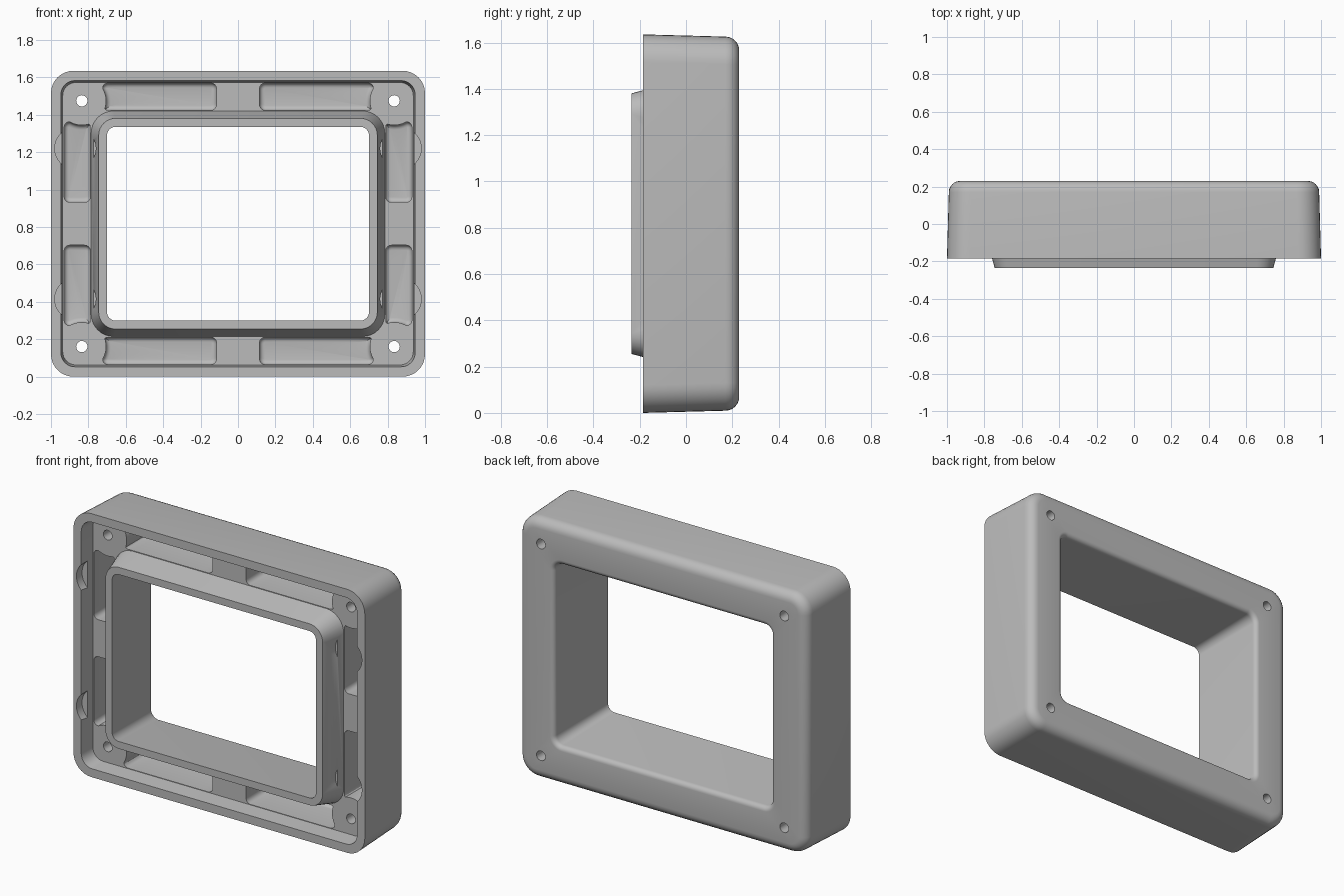
import bpy, bmesh, math
from mathutils import Vector

MID = 0.8175            # height of the frame centre
FLOOR = -0.085          # depth of the front recess floor
BOSS = Vector((0.835, 0.657))

if "Cube" in bpy.data.objects:
    bpy.data.objects.remove(bpy.data.objects["Cube"], do_unlink=True)

grey = bpy.data.materials.new("light_grey")
grey.use_nodes = True
grey.diffuse_color = (0.5, 0.5, 0.5, 1)
bsdf = next(n for n in grey.node_tree.nodes if n.type == 'BSDF_PRINCIPLED')
bsdf.inputs["Base Color"].default_value = (0.5, 0.5, 0.5, 1)


def rounded_rect(hw, hh, r, segs=8, fill=1):
    """Outline of a rounded rectangle, with each straight side cut into fill pieces."""
    arcs = []
    for k, (sx, sz) in enumerate(((1, 1), (-1, 1), (-1, -1), (1, -1))):
        c = Vector((sx * (hw - r), sz * (hh - r)))
        arcs.append([c + r * Vector((math.cos(a), math.sin(a)))
                     for a in (math.pi / 2 * (k + i / segs) for i in range(segs + 1))])
    pts = []
    for k, arc in enumerate(arcs):
        end, nxt = arc[-1], arcs[(k + 1) % 4][0]
        pts += arc + [end.lerp(nxt, i / fill) for i in range(1, fill)]
    return pts


def loft(bm, rings, closed=False):
    """Skin a list of (outline, y) rings; close into a loop or cap both ends."""
    loops = [[bm.verts.new((p.x, y, p.y + MID)) for p in pts] for pts, y in rings]
    n = len(loops[0])
    for a, b in zip(loops, loops[1:] + (loops[:1] if closed else [])):
        for i in range(n):
            j = (i + 1) % n
            bm.faces.new((a[i], a[j], b[j], b[i]))
    if not closed:
        bm.faces.new(loops[0])
        bm.faces.new(loops[-1])


def finish(bm, name):
    bmesh.ops.recalc_face_normals(bm, faces=bm.faces)
    me = bpy.data.meshes.new(name)
    bm.to_mesh(me)
    bm.free()
    me.materials.append(grey)
    ob = bpy.data.objects.new(name, me)
    bpy.context.collection.objects.link(ob)
    return ob


def fillet(r, steps=6):
    """Pairs (inset, rise) along a quarter round."""
    for i in range(steps + 1):
        a = math.pi / 2 * i / steps
        yield r * (1 - math.cos(a)), r * math.sin(a)


# Frame section, running from the rim round the back and through the opening
section = [(1.0, 0.8175, 0.12, -0.185)]
section += [(0.99 - d, 0.808 - d, 0.12 - d, 0.17 + u) for d, u in fillet(0.06)]
section += [(0.745 + d, 0.563 + d, 0.05 + d, 0.20 + u) for d, u in reversed(list(fillet(0.03)))]
section += [(0.70, 0.518, 0.045, -0.235),      # opening at the lip
            (0.745, 0.563, 0.09, -0.235),      # lip face
            (0.785, 0.603, 0.12, FLOOR),       # sloped lip wall
            (0.937, 0.755, 0.07, FLOOR),       # recess floor
            (0.947, 0.765, 0.075, -0.185)]     # recess wall
bm = bmesh.new()
loft(bm, [(rounded_rect(w, h, r), y) for w, h, r, y in section], closed=True)
frame = finish(bm, "frame")

# Cutters: pockets, screw holes and round notches, repeated in each quarter
bm = bmesh.new()


def pocket(x0, x1, z0, z1, sx, sz):
    """Pocket with a rounded bottom that bends around the screw boss."""
    centre = Vector(((x0 + x1) / 2, (z0 + z1) / 2))
    rings = []
    for d, y in [(0, FLOOR - 0.03)] + [(d, 0.125 + u) for d, u in fillet(0.025, 4)]:
        outline = []
        for p in rounded_rect((x1 - x0) / 2 - d, (z1 - z0) / 2 - d, 0.03 - d, 4, 12):
            away = p + centre - BOSS
            if away.length < 0.13 + d:
                away = away.normalized() * (0.13 + d)
            q = BOSS + away
            outline.append(Vector((q.x * sx, q.y * sz)))
        rings.append((outline, y))
    loft(bm, rings)


def drill(x, z, r, y0, y1, n):
    circle = [Vector((x + r * math.cos(2 * math.pi * i / n),
                      z + r * math.sin(2 * math.pi * i / n))) for i in range(n)]
    loft(bm, [(circle, y0), (circle, y1)])


for sx in (1, -1):
    for sz in (1, -1):
        pocket(0.115, 0.725, 0.607, 0.752, sx, sz)
        pocket(0.79, 0.93, 0.115, 0.545, sx, sz)
        drill(sx * BOSS.x, sz * BOSS.y, 0.03, -0.3, 0.3, 24)
        drill(sx * 0.87, sz * 0.403, 0.11, -0.3, -0.13, 48)
cutter = finish(bm, "cutter")
cutter.hide_render = True

# Cut the frame, then shade it
cut = frame.modifiers.new("cut", 'BOOLEAN')
cut.operation = 'DIFFERENCE'
cut.solver = 'EXACT'
cut.object = cutter
for ob in bpy.context.selected_objects:
    ob.select_set(False)
bpy.context.view_layer.objects.active = frame
frame.select_set(True)
bpy.ops.object.modifier_apply(modifier="cut")
bpy.data.objects.remove(cutter, do_unlink=True)
bpy.ops.object.shade_smooth_by_angle(angle=math.radians(30))
